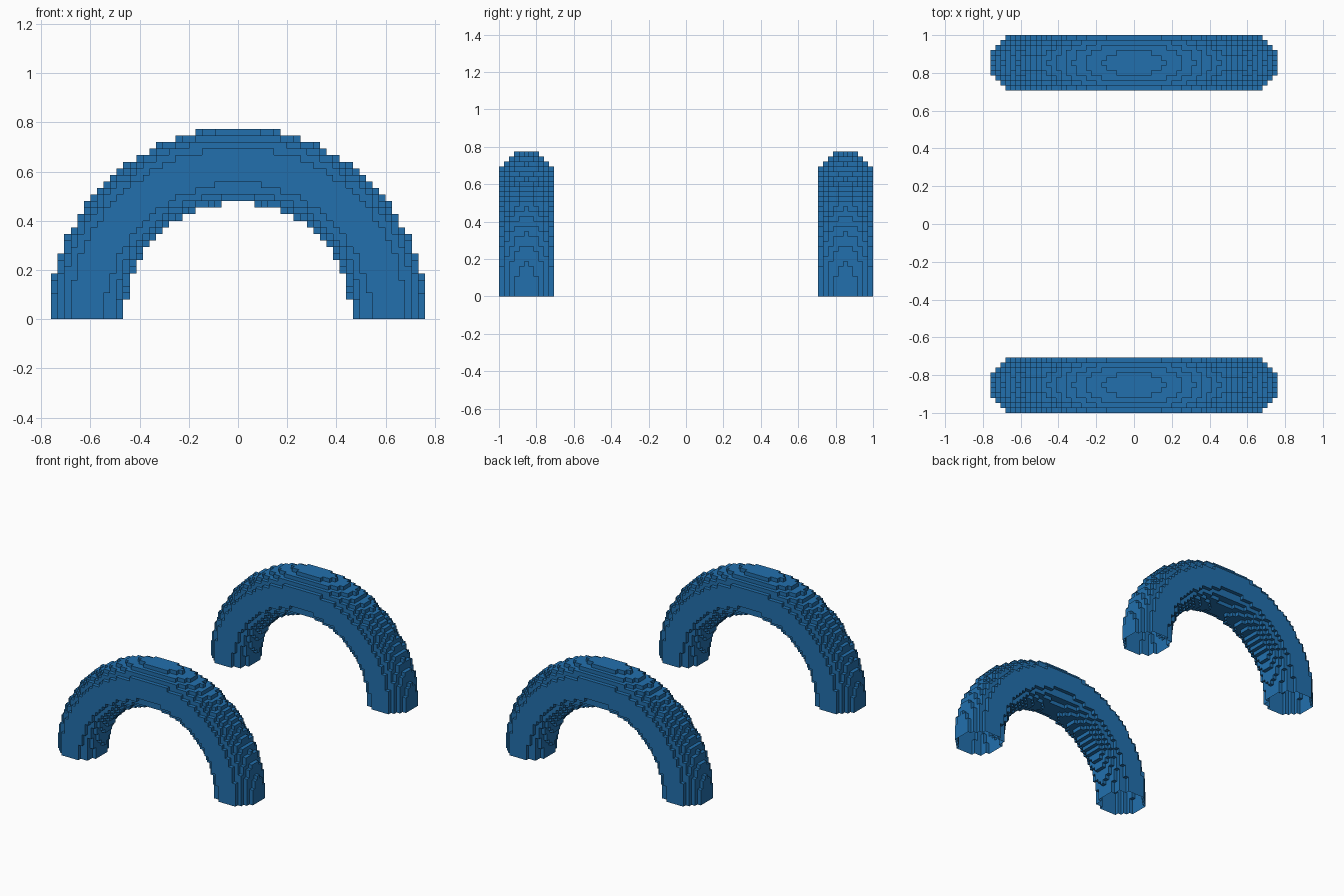
import bpy, bmesh, math

if "Cube" in bpy.data.objects:
    bpy.data.objects.remove(bpy.data.objects["Cube"])

H = 2 / 75            # block size
RING, TUBE2 = 22.95, 32.39   # ring radius and squared tube radius, in blocks

blue = bpy.data.materials.new("blue")
blue.diffuse_color = (0.016, 0.162, 0.42, 1)
blue.use_nodes = True
blue.node_tree.nodes["Principled BSDF"].inputs["Base Color"].default_value = blue.diffuse_color


def filled(x, y, z):
    """True where a block belongs to the upper half of the ring."""
    return (math.hypot(x, z) - RING) ** 2 + y * y <= TUBE2


def block_arch_mesh():
    """Outer skin of the block-built arch, open under both feet."""
    bm = bmesh.new()
    verts = {}

    def corner(p):
        if p not in verts:
            verts[p] = bm.verts.new(((p[0] - .5) * H, (p[1] - .5) * H, p[2] * H))
        return verts[p]

    for x in range(-30, 31):
        for y in range(-6, 7):
            for z in range(30):
                if not filled(x, y, z):
                    continue
                for axis in range(3):
                    for side in (0, 1):
                        n = [x, y, z]
                        n[axis] += 2 * side - 1
                        if n[2] < 0 or filled(*n):
                            continue
                        u, v = (axis + 1) % 3, (axis + 2) % 3
                        quad = []
                        for a, b in ((0, 0), (1, 0), (1, 1), (0, 1)):
                            p = [x, y, z]
                            p[axis] += side
                            p[u] += a
                            p[v] += b
                            quad.append(corner(tuple(p)))
                        bm.faces.new(quad if side else quad[::-1])
    mesh = bpy.data.meshes.new("block_arch")
    bm.to_mesh(mesh)
    bm.free()
    mesh.materials.append(blue)
    return mesh


# Front and back arches share one mesh
arch = block_arch_mesh()
for name, y in (("front_arch", -32), ("back_arch", 32)):
    ob = bpy.data.objects.new(name, arch)
    ob.location.y = y * H
    bpy.context.collection.objects.link(ob)
